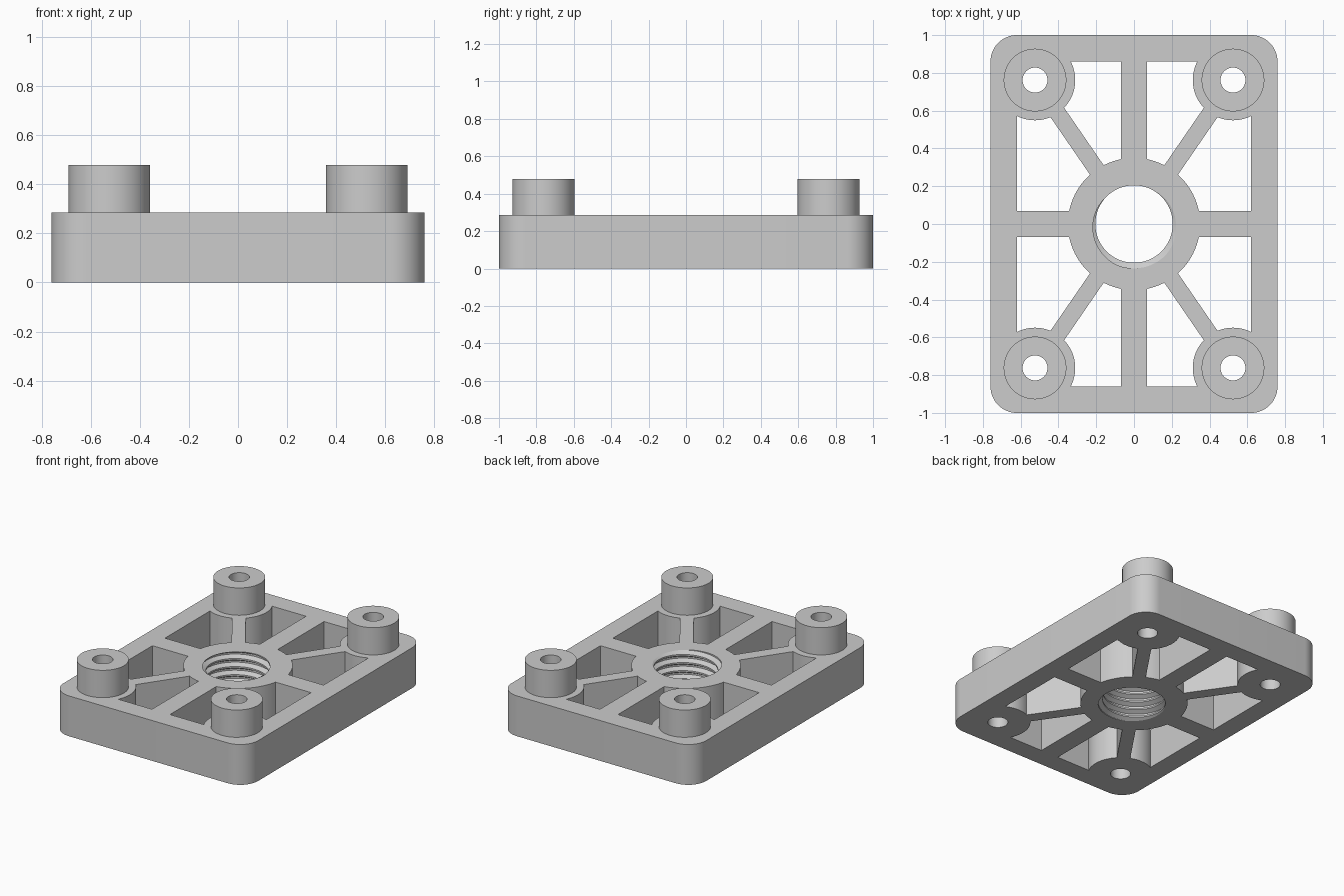
import bpy, bmesh, math
from mathutils import Matrix

if "Cube" in bpy.data.objects:
    bpy.data.objects.remove(bpy.data.objects["Cube"])

PLATE_TOP, POST_TOP = 0.285, 0.478
POST_X, POST_Y = 0.524, 0.762
CORNERS = [(sx * POST_X, sy * POST_Y) for sx in (-1, 1) for sy in (-1, 1)]

grey = bpy.data.materials.new("plain grey")
grey.diffuse_color = (0.604, 0.604, 0.604, 1)
grey.use_nodes = True
grey.node_tree.nodes["Principled BSDF"].inputs["Base Color"].default_value = grey.diffuse_color


def finish(name, bm):
    bmesh.ops.recalc_face_normals(bm, faces=bm.faces)
    mesh = bpy.data.meshes.new(name)
    bm.to_mesh(mesh)
    bm.free()
    mesh.materials.append(grey)
    obj = bpy.data.objects.new(name, mesh)
    bpy.context.collection.objects.link(obj)
    return obj


def box(name, w, d, z0, z1, angle=0.0):
    bm = bmesh.new()
    m = (Matrix.Rotation(angle, 4, 'Z') @ Matrix.Translation((0, 0, (z0 + z1) / 2))
         @ Matrix.Diagonal((w, d, z1 - z0, 1)))
    bmesh.ops.create_cube(bm, size=1, matrix=m)
    return finish(name, bm)


def cylinder(name, x, y, r, z0, z1, n=64):
    bm = bmesh.new()
    bmesh.ops.create_cone(bm, cap_ends=True, segments=n, radius1=r, radius2=r, depth=z1 - z0,
                          matrix=Matrix.Translation((x, y, (z0 + z1) / 2)))
    return finish(name, bm)


def combine(target, other, operation):
    mod = target.modifiers.new("cut", 'BOOLEAN')
    mod.object, mod.operation, mod.solver = other, operation, 'EXACT'
    bpy.context.view_layer.objects.active = target
    bpy.ops.object.modifier_apply(modifier=mod.name)
    bpy.data.objects.remove(other)


def thread_core(name, pitch=0.057, crest=0.205, root=0.235, n=64, turns=8):
    """Closed helical core that cuts a threaded bore."""
    profile = [(0, crest), (0.2, crest), (0.5, root), (0.7, root)]
    k = len(profile)
    z0 = PLATE_TOP - pitch * 7.378
    bm = bmesh.new()
    rows = []
    for j in range(turns * k + k + 1):
        f, r = profile[j % k]
        # rows above the last full turn only need their seam vertex
        count = n if j <= turns * k else 1
        row = []
        for i in range(count):
            a = math.tau * i / n
            row.append(bm.verts.new((r * math.cos(a), r * math.sin(a),
                                     z0 + pitch * (j // k + f + i / n))))
        rows.append(row)
    for j in range(turns * k):
        for i in range(n):
            if i < n - 1:
                b, c = rows[j][i + 1], rows[j + 1][i + 1]
            else:
                b, c = rows[j + k][0], rows[j + k + 1][0]
            bm.faces.new((rows[j][i], b, c, rows[j + 1][i]))
    bmesh.ops.delete(bm, geom=[v for v in bm.verts if not v.link_faces], context='VERTS')
    # fan caps above and below the plate
    low = bm.verts.new((0, 0, z0))
    high = bm.verts.new((0, 0, z0 + pitch * (turns + 1)))
    for e in [e for e in bm.edges if e.is_boundary]:
        mid = (e.verts[0].co.z + e.verts[1].co.z) / 2
        bm.faces.new((e.verts[0], e.verts[1], high if mid > 0.14 else low))
    bmesh.ops.triangulate(bm, faces=bm.faces)
    return finish(name, bm)


# plate with rounded vertical corners
bm = bmesh.new()
outline = []
for sx, sy, start in ((1, 1, 0), (-1, 1, 90), (-1, -1, 180), (1, -1, 270)):
    for s in range(17):
        a = math.radians(start + 90 * s / 16)
        outline.append(bm.verts.new((sx * 0.62 + 0.14 * math.cos(a),
                                     sy * 0.86 + 0.14 * math.sin(a), 0)))
base = bm.faces.new(outline)
ext = bmesh.ops.extrude_face_region(bm, geom=[base])
bmesh.ops.translate(bm, vec=(0, 0, PLATE_TOP),
                    verts=[g for g in ext['geom'] if isinstance(g, bmesh.types.BMVert)])
plate = finish("mounting_plate", bm)

# pockets: the open middle, less the ribs, hub and corner bosses
pockets = box("pockets", 1.24, 1.72, -0.1, 0.4)
diagonal = math.atan2(POST_Y, POST_X)
ribs = [(0.14, 0), (0.14, math.pi / 2), (0.088, diagonal), (0.088, -diagonal)]
for i, (width, angle) in enumerate(ribs):
    length = 2.4 if i < 2 else 1.7
    combine(pockets, box("rib", length, width, -0.2, 0.5, angle), 'DIFFERENCE')
combine(pockets, cylinder("hub", 0, 0, 0.35, -0.22, 0.52, 96), 'DIFFERENCE')
for x, y in CORNERS:
    combine(pockets, cylinder("boss", x, y, 0.213, -0.24, 0.54), 'DIFFERENCE')
combine(plate, pockets, 'DIFFERENCE')

# corner posts with through holes
for x, y in CORNERS:
    combine(plate, cylinder("post", x, y, 0.166, 0.2, POST_TOP), 'UNION')
    combine(plate, cylinder("hole", x, y, 0.066, -0.1, 0.6, 48), 'DIFFERENCE')

# threaded centre bore
combine(plate, thread_core("thread_core"), 'DIFFERENCE')

bpy.ops.object.select_all(action='DESELECT')
plate.select_set(True)
bpy.context.view_layer.objects.active = plate
bpy.ops.object.shade_smooth_by_angle(angle=math.radians(25))
